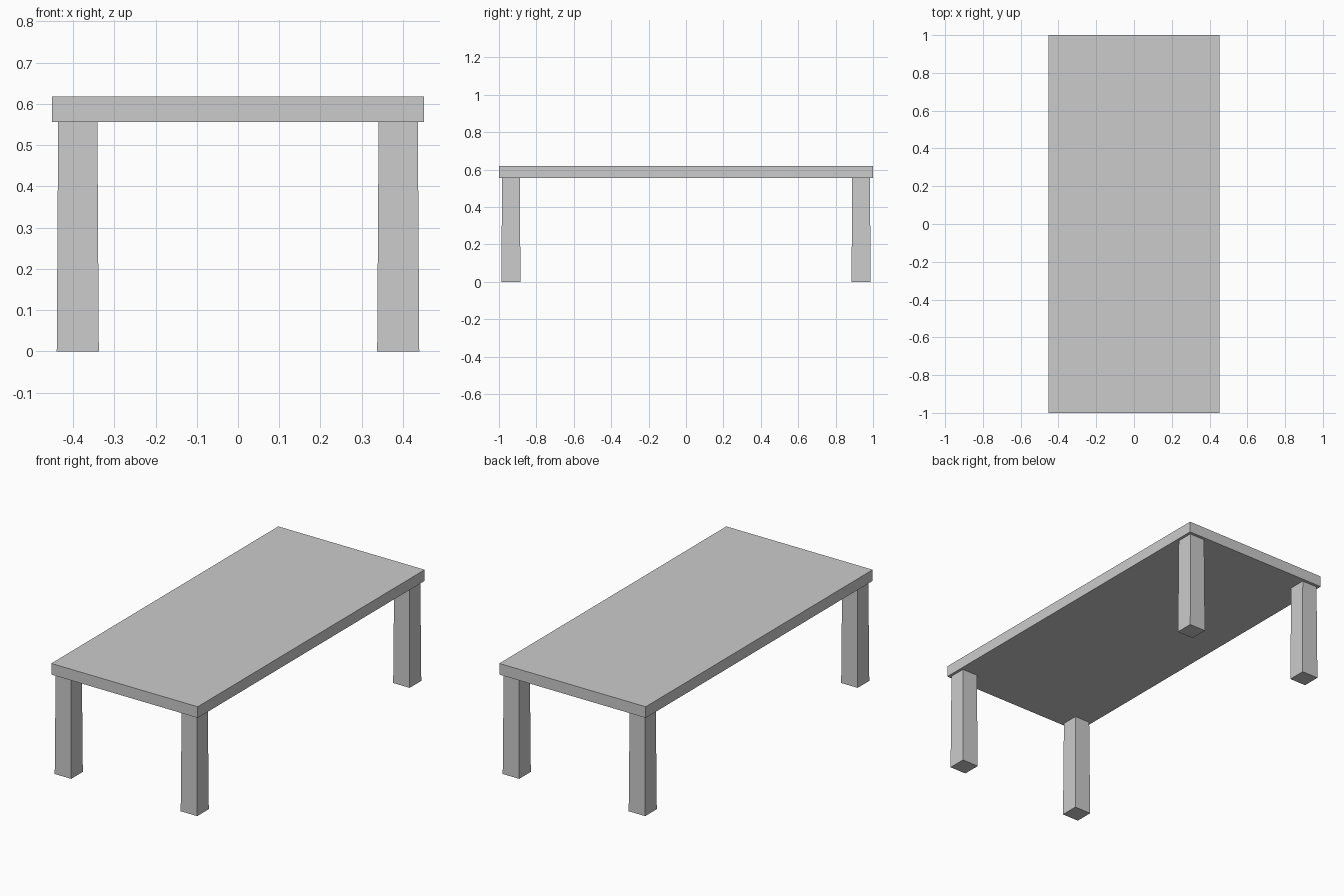
import bpy, bmesh

if "Cube" in bpy.data.objects:
    bpy.data.objects.remove(bpy.data.objects["Cube"])

TOP_Z, UNDER_Z = 0.618, 0.556


def block(name, x, y, z0, z1, bottom, top):
    """Four-sided block; bottom and top are (half x, half y) sizes."""
    bm = bmesh.new()
    bmesh.ops.create_cube(bm, size=2)
    for v in bm.verts:
        hx, hy = top if v.co.z > 0 else bottom
        v.co = (x + v.co.x * hx, y + v.co.y * hy, z1 if v.co.z > 0 else z0)
    mesh = bpy.data.meshes.new(name)
    bm.to_mesh(mesh)
    bm.free()
    obj = bpy.data.objects.new(name, mesh)
    bpy.context.collection.objects.link(obj)
    return obj


# Table top slab
block("table_top", 0, 0, UNDER_Z, TOP_Z, (0.4515, 1.0), (0.4515, 1.0))

# Four legs, slightly wider at the foot
for side, sx in (("left", -1), ("right", 1)):
    for end, sy in (("front", -1), ("back", 1)):
        block(f"{end}_{side}_leg", sx * 0.3885, sy * 0.936, 0, UNDER_Z,
              (0.051, 0.051), (0.0475, 0.0475))
